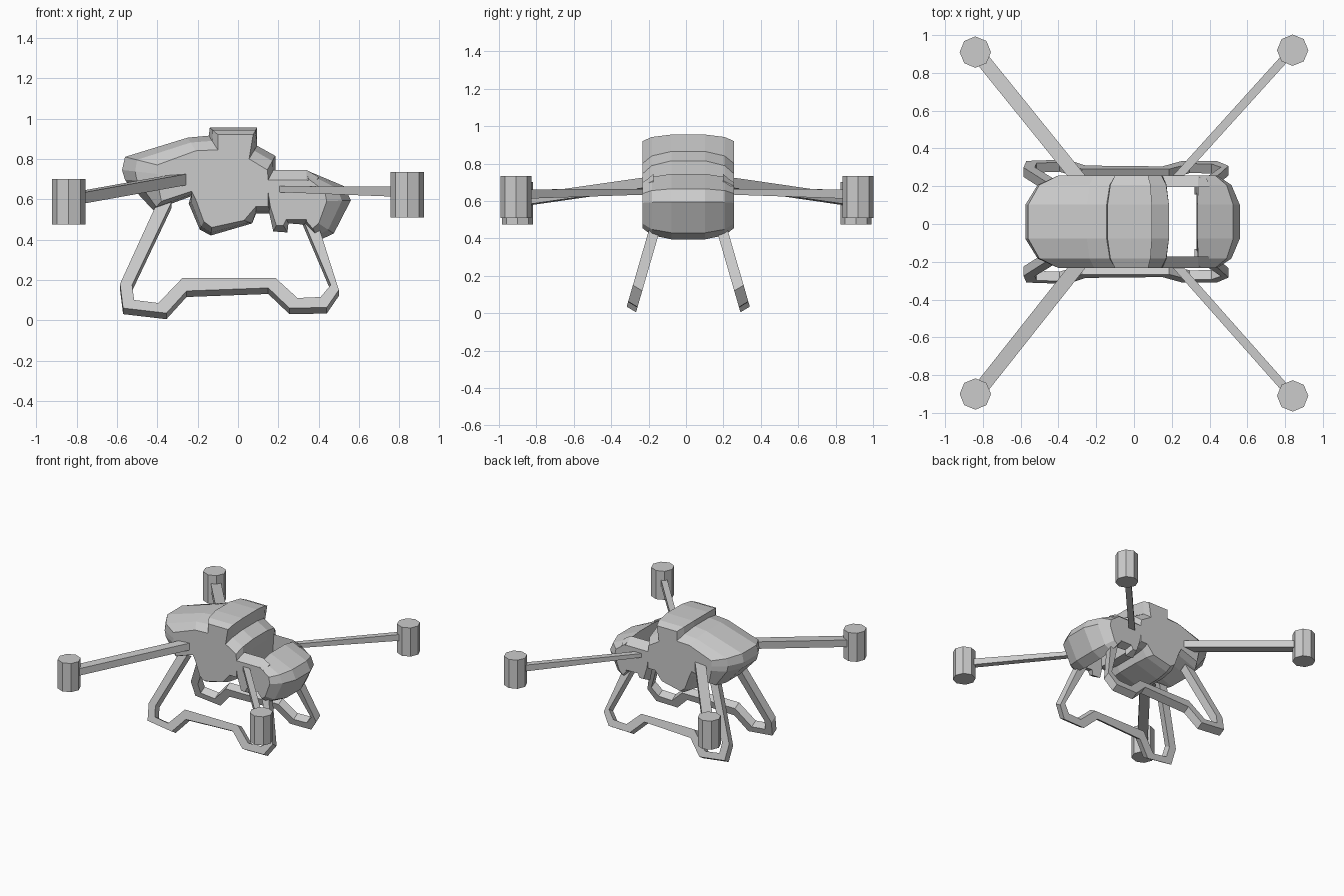
import bpy, math
from mathutils import Vector

if "Cube" in bpy.data.objects:
    bpy.data.objects.remove(bpy.data.objects["Cube"])

CY = 0.012  # mid plane of the hull


def make(name, verts, faces):
    me = bpy.data.meshes.new(name)
    me.from_pydata([tuple(v) for v in verts], [], faces)
    ob = bpy.data.objects.new(name, me)
    bpy.context.collection.objects.link(ob)
    bpy.context.view_layer.objects.active = ob
    ob.select_set(True)
    bpy.ops.object.mode_set(mode='EDIT')
    bpy.ops.mesh.select_all(action='SELECT')
    bpy.ops.mesh.normals_make_consistent(inside=False)
    bpy.ops.object.mode_set(mode='OBJECT')
    ob.select_set(False)
    return ob


def loft(name, rings):
    n = len(rings[0])
    verts = [v for r in rings for v in r]
    faces = [list(range(n)), list(range(len(verts) - n, len(verts)))]
    for k in range(len(rings) - 1):
        for i in range(n):
            j = (i + 1) % n
            faces.append((k*n + i, k*n + j, (k + 1)*n + j, (k + 1)*n + i))
    return make(name, verts, faces)


def shell(name, full, side, steps):
    # steps: (y offset, blend from full profile to side profile)
    loft(name, [[(a[0] + (b[0] - a[0])*t, CY + y, a[1] + (b[1] - a[1])*t)
                 for a, b in zip(full, side)] for y, t in steps])


ROUND = [(-.245, 1), (-.195, .37), (-.09, 0), (.09, 0), (.195, .37), (.245, 1)]

# main hull with raised cap
shell("main_hull",
      [(-.575, .745), (-.56, .81), (-.25, .905), (-.145, .915), (-.14, .955),
       (.095, .955), (.095, .865), (.185, .815), (.185, .745), (.165, .53),
       (.09, .53), (.07, .48), (-.135, .42), (-.19, .45), (-.245, .58),
       (-.23, .615), (-.42, .545), (-.56, .695)],
      [(-.40, .725), (-.40, .77), (-.21, .84), (-.10, .845), (-.10, .92),
       (.075, .92), (.055, .80), (.145, .745), (.15, .70), (.15, .565),
       (.09, .565), (.03, .495), (-.13, .46), (-.17, .49), (-.21, .60),
       (-.23, .64), (-.38, .59), (-.40, .69)], ROUND)

# end hull
shell("end_hull",
      [(.335, .745), (.525, .665), (.56, .595), (.475, .43), (.40, .395), (.33, .47)],
      [(.35, .70), (.43, .64), (.44, .59), (.40, .48), (.37, .455), (.34, .49)], ROUND)

# side plates bridging the two hulls
for s, label in ((-1, "front"), (1, "back")):
    shell(label + "_side_plate",
          [(.14, .745), (.34, .745), (.40, .71), (.38, .47), (.25, .48), (.245, .435),
           (.175, .44), (.155, .53)],
          [(.14, .695), (.34, .695), (.38, .68), (.37, .50), (.24, .50), (.225, .47),
           (.19, .47), (.16, .565)], [(s*.185, 0), (s*.245, 1)])


def beam(name, a, b, w, ha, hb):
    d = (b - a).normalized()
    side = Vector((-d.y, d.x, 0)).normalized() * w / 2
    rings = []
    for p, h in ((a, ha), (b, hb)):
        up = Vector((0, 0, h / 2))
        rings.append([p - side - up, p + side - up, p + side + up, p - side + up])
    loft(name, rings)


# arms and motor pods
for s, label in ((-1, "front"), (1, "back")):
    for x, y, z, root, w, ha, hb in (
            (-.84, .90, .588, (-.27, .20, .70), .075, .055, .055),
            (.84, .91, .622, (.21, .215, .65), .045, .05, .03)):
        name = label + ("_left" if x < 0 else "_right")
        py = s * y + (.01 if s > 0 else 0)
        bpy.ops.mesh.primitive_cylinder_add(vertices=8, radius=.083, depth=.225,
                                            location=(x, py, z))
        bpy.context.object.name = name + "_motor"
        bpy.context.object.select_set(False)
        end = Vector((x + (.03 if x < 0 else -.03), py - s*.03, z + .015))
        beam(name + "_arm", end, Vector((root[0], CY + s*root[1], root[2])), w, ha, hb)

# splayed landing skids
outer = [(-.40, .57), (-.585, .165), (-.57, .045), (-.355, .02), (-.255, .13),
         (.15, .145), (.255, .045), (.44, .048), (.50, .135), (.40, .45)]
inner = [(-.33, .57), (-.525, .16), (-.515, .085), (-.395, .07), (-.275, .195),
         (.185, .195), (.295, .095), (.41, .10), (.46, .16), (.32, .49)]
for s, label in ((-1, "front"), (1, "back")):
    rings = []
    for o, i in zip(outer, inner):
        ring = []
        for p, k in ((o, -1), (o, 1), (i, 1), (i, -1)):
            ring.append((p[0], CY + s*(.31 - .29*p[1] + .025*k), p[1] + .015*k))
        rings.append(ring)
    loft(label + "_skid", rings)
